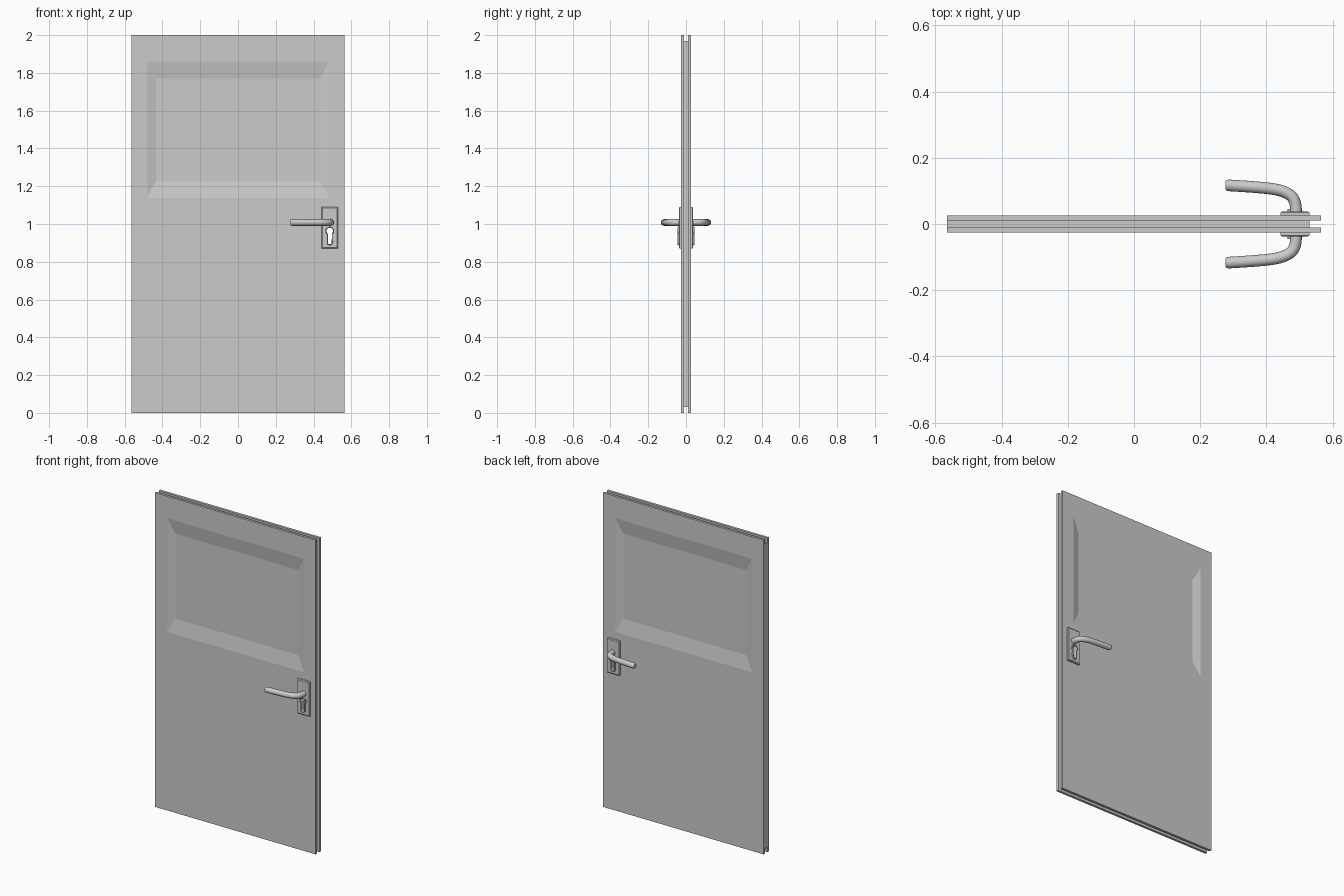
import bpy, bmesh
from math import sin, cos, radians

if "Cube" in bpy.data.objects:
    bpy.data.objects.remove(bpy.data.objects["Cube"])


def make_mesh(name, loops, cap=True, closed=False):
    """Loft a list of equal-length point loops into an object."""
    bm = bmesh.new()
    rings = [[bm.verts.new(p) for p in loop] for loop in loops]
    pairs = list(zip(rings, rings[1:]))
    if closed:
        pairs.append((rings[-1], rings[0]))
    for a, b in pairs:
        for i in range(len(a)):
            j = (i + 1) % len(a)
            bm.faces.new((a[i], a[j], b[j], b[i]))
    if cap:
        bm.faces.new(rings[0])
        bm.faces.new(rings[-1])
    bmesh.ops.recalc_face_normals(bm, faces=bm.faces)
    me = bpy.data.meshes.new(name)
    bm.to_mesh(me)
    bm.free()
    ob = bpy.data.objects.new(name, me)
    bpy.context.collection.objects.link(ob)
    return ob


def rect(x0, x1, z0, z1, y):
    return [(x0, y, z0), (x1, y, z0), (x1, y, z1), (x0, y, z1)]


def keyhole(y, grow=0.0):
    """Keyhole outline: round top with a narrower round-ended slot below."""
    cx, zt, zb = 0.486, 0.963, 0.903
    rt, rb = 0.017 + grow, 0.010 + grow
    top = [(cx + rt * cos(radians(a)), y, zt + rt * sin(radians(a)))
           for a in range(-50, 231, 20)]
    bottom = [(cx + rb * cos(radians(a)), y, zb + rb * sin(radians(a)))
              for a in range(180, 361, 20)]
    return top + bottom


def smooth(ob):
    bpy.ops.object.select_all(action='DESELECT')
    ob.select_set(True)
    bpy.context.view_layer.objects.active = ob
    bpy.ops.object.shade_smooth_by_angle(angle=radians(35))


# keyhole cutter
cutter = make_mesh("keyhole_cutter", [keyhole(-0.2), keyhole(0.2)])
cutter.hide_render = True
cutter.display_type = 'WIRE'


def cut(ob):
    mod = ob.modifiers.new("keyhole", 'BOOLEAN')
    mod.operation = 'DIFFERENCE'
    mod.solver = 'EXACT'
    mod.object = cutter


# door core, set back from the top, bottom and latch edge
cut(make_mesh("door_core", [rect(-0.565, 0.53, 0.03, 1.97, -0.0105),
                            rect(-0.565, 0.53, 0.03, 1.97, 0.0105)]))

for side, s in (("front", -1), ("back", 1)):
    # door skin with recessed panel
    cut(make_mesh(side + "_skin", [
        rect(-0.565, 0.565, 0, 2, s * 0.0105),
        rect(-0.565, 0.565, 0, 2, s * 0.026),
        rect(-0.483, 0.483, 1.137, 1.86, s * 0.026),
        rect(-0.433, 0.433, 1.228, 1.77, s * 0.012)]))

    # handle plate with chamfered rim
    cut(make_mesh(side + "_handle_plate", [
        rect(0.442, 0.530, 0.870, 1.090, s * 0.024),
        rect(0.442, 0.530, 0.870, 1.090, s * 0.034),
        rect(0.447, 0.525, 0.875, 1.085, s * 0.038)]))

    # raised keyhole surround
    smooth(make_mesh(side + "_keyhole_rim", [
        keyhole(s * 0.036), keyhole(s * 0.046),
        keyhole(s * 0.046, 0.005), keyhole(s * 0.036, 0.006)],
        cap=False, closed=True))

    # curved lever handle
    cu = bpy.data.curves.new(side + "_lever", 'CURVE')
    cu.dimensions = '3D'
    cu.bevel_depth = 0.0175
    cu.bevel_resolution = 6
    cu.use_fill_caps = True
    path = [(0.490, 0.030, 1), (0.490, 0.070, 1), (0.472, 0.092, 1),
            (0.430, 0.106, 1), (0.360, 0.112, 1), (0.290, 0.1165, 1),
            (0.279, 0.117, 1), (0.277, 0.117, 0.75)]
    sp = cu.splines.new('NURBS')
    sp.points.add(len(path) - 1)
    for pt, (x, y, r) in zip(sp.points, path):
        pt.co = (x, s * y, 1.008, 1)
        pt.radius = r
    sp.order_u = 4
    sp.use_endpoint_u = True
    sp.resolution_u = 6
    lever = bpy.data.objects.new(side + "_lever", cu)
    bpy.context.collection.objects.link(lever)
    bpy.ops.object.select_all(action='DESELECT')
    lever.select_set(True)
    bpy.context.view_layer.objects.active = lever
    bpy.ops.object.convert(target='MESH')
    smooth(bpy.context.object)
